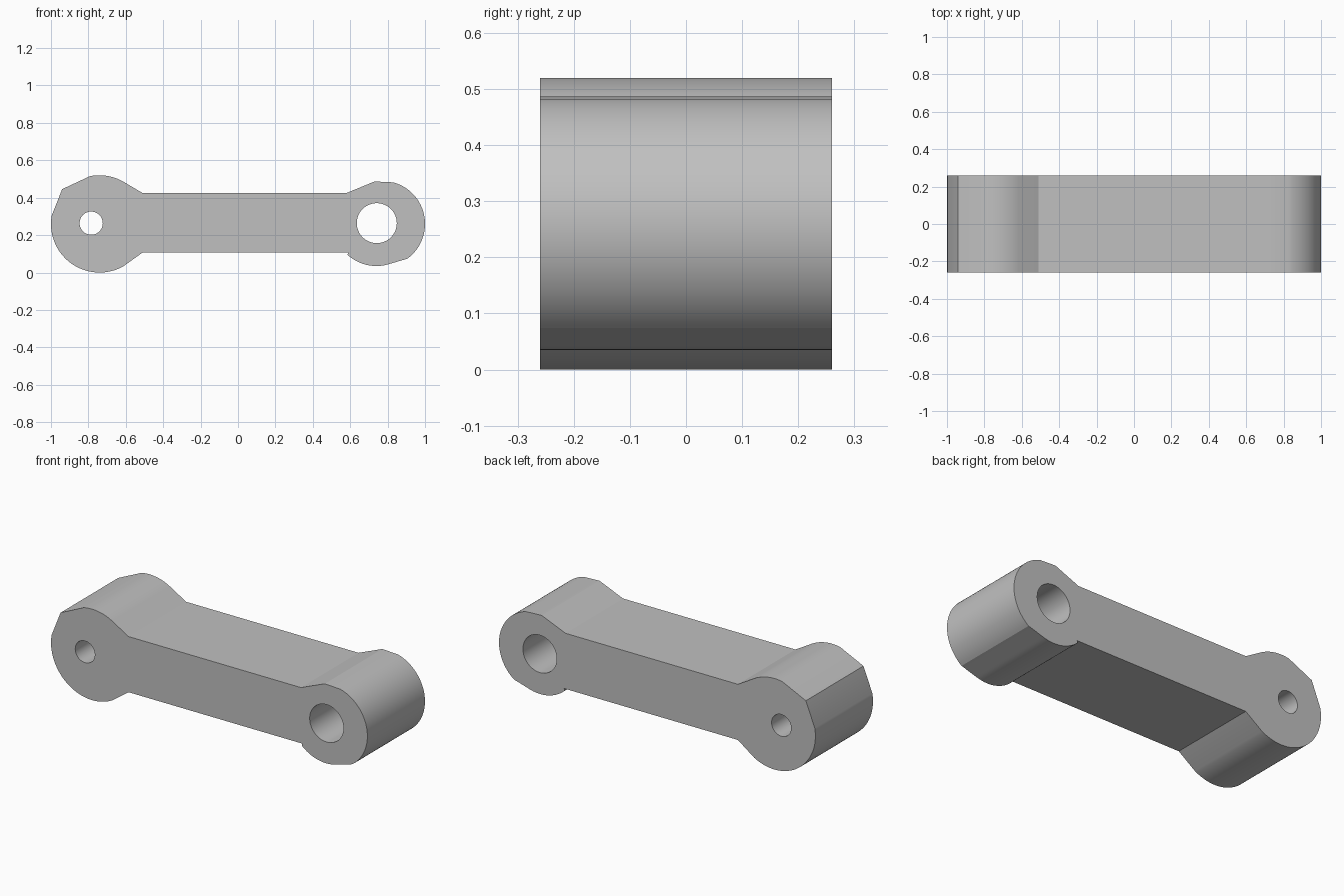
import bpy, bmesh
from math import radians, cos, sin

cube = bpy.data.objects.get("Cube")
if cube:
    bpy.data.objects.remove(cube, do_unlink=True)

HALF_DEPTH = 0.26

# One grey material
grey = bpy.data.materials.new("grey metal")
grey.use_nodes = True
colour = (0.53, 0.53, 0.53, 1)
grey.diffuse_color = colour
grey.node_tree.nodes["Principled BSDF"].inputs["Base Color"].default_value = colour


def arc(cx, cz, r, start, end, steps=24):
    """Points on an arc, angles in degrees, both ends included."""
    angles = [radians(start + (end - start) * i / steps) for i in range(steps + 1)]
    return [(cx + r * cos(a), cz + r * sin(a)) for a in angles]


def bore(cx, cz, r, sides=48):
    return arc(cx, cz, r, 0, 360, sides)[:-1]


# Outer profile, counter-clockwise from the lower left of the bar
outline = [(-0.51, 0.107), (0.588, 0.107)]
outline += arc(0.74, 0.265, 0.23, -132, -72)          # underside of the small boss
outline += arc(0.77, 0.26, 0.23, -54, 75, 36)         # nose of the small boss
outline += [(0.73, 0.487), (0.58, 0.425), (-0.51, 0.425)]
outline += arc(-0.742, 0.26, 0.26, 61, 101)           # crown of the large boss
outline += [(-0.94, 0.446)]
outline += arc(-0.74, 0.26, 0.26, 170, 299, 40)       # lower half of the large boss

# Link body: filled profile with two bores, extruded in depth
curve = bpy.data.curves.new("link_arm_profile", "CURVE")
curve.dimensions = "2D"
curve.fill_mode = "BOTH"
curve.extrude = HALF_DEPTH
for loop in (outline, bore(-0.785, 0.264, 0.062), bore(0.742, 0.264, 0.107)):
    spline = curve.splines.new("POLY")
    spline.points.add(len(loop) - 1)
    for point, (x, z) in zip(spline.points, loop):
        point.co = (x, z, 0, 1)
    spline.use_cyclic_u = True

link = bpy.data.objects.new("link_arm", curve)
bpy.context.collection.objects.link(link)
link.rotation_euler.x = radians(90)
bpy.ops.object.select_all(action="DESELECT")
link.select_set(True)
bpy.context.view_layer.objects.active = link
bpy.ops.object.convert(target="MESH")
link = bpy.context.object
link.name = "link_arm"

# Weld caps to walls and shade the round parts smooth
bm = bmesh.new()
bm.from_mesh(link.data)
bmesh.ops.remove_doubles(bm, verts=bm.verts, dist=0.0005)
bmesh.ops.recalc_face_normals(bm, faces=bm.faces)
bm.to_mesh(link.data)
bm.free()
link.data.materials.clear()
link.data.materials.append(grey)
bpy.ops.object.transform_apply(location=False, rotation=True, scale=False)
bpy.ops.object.shade_smooth_by_angle(angle=radians(15))
